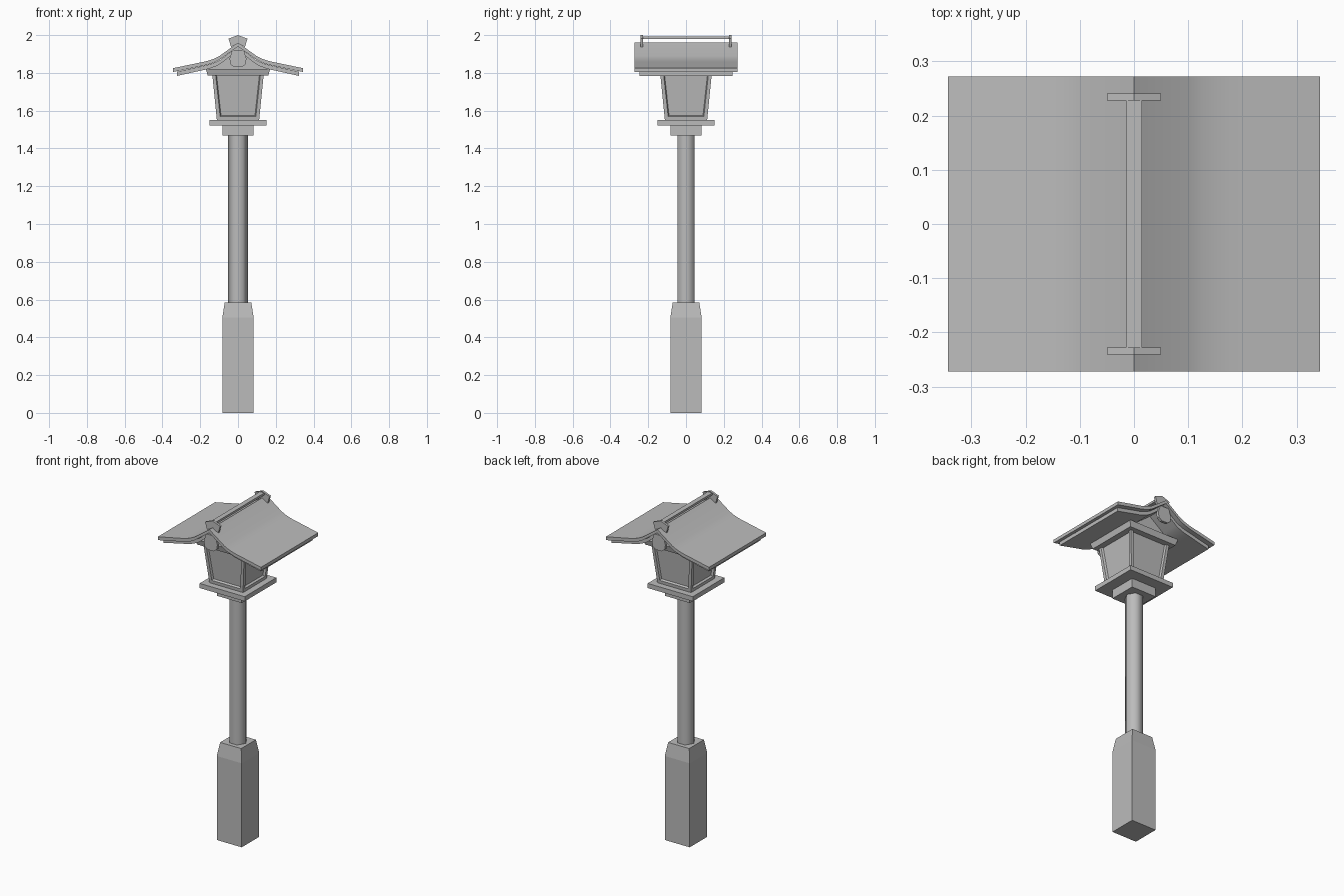
import bpy, bmesh
from math import radians, cos, sin, tau

cube = bpy.data.objects.get("Cube")
if cube:
    bpy.data.objects.remove(cube, do_unlink=True)

grey = bpy.data.materials.new("grey")
grey.use_nodes = True
colour = (0.5, 0.5, 0.5, 1)
grey.diffuse_color = colour
grey.node_tree.nodes["Principled BSDF"].inputs["Base Color"].default_value = colour


def finish(name, bm, smooth_angle=None):
    bmesh.ops.recalc_face_normals(bm, faces=bm.faces[:])
    mesh = bpy.data.meshes.new(name)
    bm.to_mesh(mesh)
    bm.free()
    mesh.materials.append(grey)
    obj = bpy.data.objects.new(name, mesh)
    bpy.context.collection.objects.link(obj)
    if smooth_angle:
        bpy.ops.object.select_all(action='DESELECT')
        obj.select_set(True)
        bpy.context.view_layer.objects.active = obj
        bpy.ops.object.shade_smooth_by_angle(angle=radians(smooth_angle))
    return obj


def loft(bm, rings):
    """Skin a stack of equal-sized point rings and cap both ends."""
    rows = [[bm.verts.new(p) for p in ring] for ring in rings]
    n = len(rows[0])
    for a, b in zip(rows, rows[1:]):
        for i in range(n):
            j = (i + 1) % n
            bm.faces.new((a[i], a[j], b[j], b[i]))
    bm.faces.new(rows[0][::-1])
    bm.faces.new(rows[-1])


def square_stack(*levels):
    """Square block from (half width, height) levels."""
    bm = bmesh.new()
    loft(bm, [[(-w, -w, z), (w, -w, z), (w, w, z), (-w, w, z)] for w, z in levels])
    return bm


def slab(name, profile, y0, y1, smooth_angle=None):
    """Front-facing outline extended along y."""
    bm = bmesh.new()
    loft(bm, [[(x, y, z) for x, z in profile] for y in (y0, y1)])
    return finish(name, bm, smooth_angle)


def mirrored(half):
    """Complete an outline from its right half, top to bottom."""
    return half + [(-x, z) for x, z in reversed(half) if x > 0]


# Plinth, post and lantern supports
finish("plinth", square_stack((.083, 0), (.083, .505), (.07, .585)))
bm = bmesh.new()
loft(bm, [[(.052 * cos(i * tau / 6), .052 * sin(i * tau / 6), z) for i in range(6)]
          for z in (.58, 1.475)])
finish("post", bm, 65)
finish("capital", square_stack((.083, 1.468), (.083, 1.525)))
finish("lantern_base", square_stack((.15, 1.522), (.15, 1.55)))

# Lantern box with framed, recessed panels on its four sides
bm = square_stack((.112, 1.55), (.138, 1.81))
bm.normal_update()
sides = [f for f in bm.faces if abs(f.normal.z) < .5]
bmesh.ops.inset_individual(bm, faces=sides, thickness=.026)
bmesh.ops.inset_individual(bm, faces=sides, thickness=.007, depth=-.012)
finish("lantern_box", bm)
finish("lantern_top", square_stack((.16, 1.785), (.17, 1.82)))

# Curved roof in two layers: outer covering and smaller lower board
curve = [(0, 1.96), (.1, 1.888), (.125, 1.876), (.15, 1.867), (.175, 1.86),
         (.2, 1.855), (.343, 1.825)]


def roof_layer(name, offset, thickness, half_x, half_y):
    scale = half_x / curve[-1][0]
    top = [(x * scale, z - offset) for x, z in curve]
    bottom = [(x, z - thickness) for x, z in reversed(top)]
    right = top + bottom
    left = [(-x, z) for x, z in reversed(right) if x > 0]
    # Walk over the top from left to right, then back underneath
    over = left[len(left) // 2:] + top
    under = bottom + left[:len(left) // 2]
    slab(name, over + under, -half_y, half_y, 25)


roof_layer("roof", 0, .02, .343, .272)
roof_layer("roof_underlayer", .019, .022, .323, .245)

# Gable infill behind the eaves
slab("gable_wall", mirrored([(0, 1.925), (.09, 1.86), (.16, 1.825), (.16, 1.81)]), -.135, .135)

# Ridge pole, ridge end caps and gable pendants
slab("ridge_pole", [(-.015, 1.98), (.015, 1.98), (.015, 1.993), (-.015, 1.993)], -.235, .235)
cap = [(0, 2), (.05, 1.981), (.037, 1.937), (0, 1.958), (-.037, 1.937), (-.05, 1.981)]
pendant = mirrored([(.03, 1.922), (.045, 1.875), (.04, 1.845), (.02, 1.83)])
for label, side in (("front", -1), ("back", 1)):
    slab(label + "_ridge_cap", cap, side * .228, side * .241)
    slab(label + "_pendant", pendant, side * .243, side * .26)
